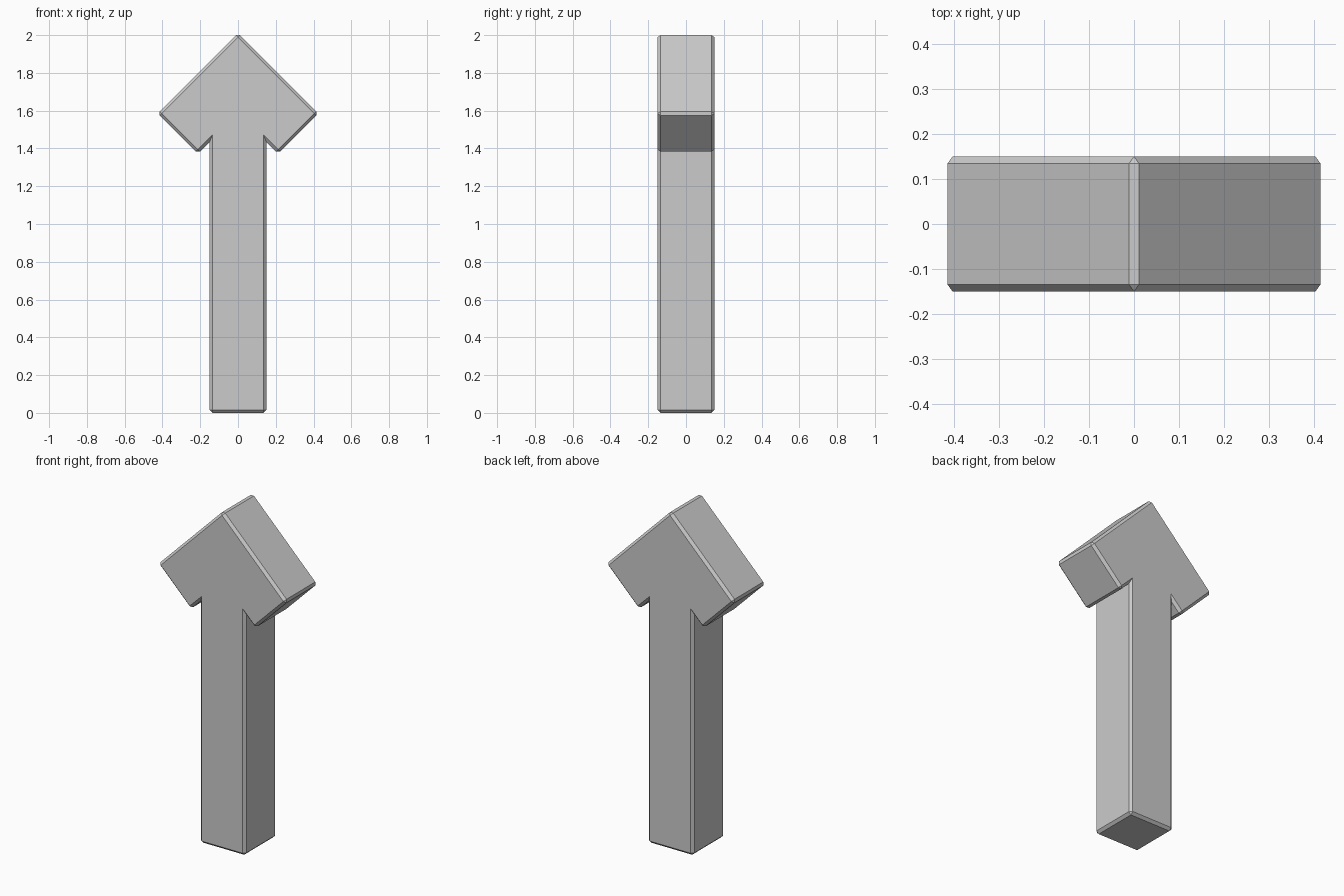
import bpy, bmesh

if "Cube" in bpy.data.objects:
    bpy.data.objects.remove(bpy.data.objects["Cube"])

# Right half of the arrow outline (x, z), from the tip down to the foot
half = [(0.425, 1.585), (0.2125, 1.3725), (0.15, 1.435), (0.15, 0.0)]
outline = [(0, 2.0106)] + half + [(-x, z) for x, z in reversed(half)]
depth = 0.15
bevel = 0.015

bm = bmesh.new()
# Solid arrow: outline extruded front to back
front = bm.faces.new([bm.verts.new((x, -depth, z)) for x, z in outline])
ext = bmesh.ops.extrude_face_region(bm, geom=[front], use_keep_orig=True)
bmesh.ops.translate(bm, vec=(0, 2 * depth, 0),
                    verts=[g for g in ext["geom"] if isinstance(g, bmesh.types.BMVert)])
bmesh.ops.recalc_face_normals(bm, faces=bm.faces)

# Chamfer every outer edge, leaving the two inner notches sharp
edges = [e for e in bm.edges if e.is_convex]
bmesh.ops.bevel(bm, geom=edges, offset=bevel, offset_type='OFFSET',
                segments=1, profile=0.5, affect='EDGES', clamp_overlap=True)
bmesh.ops.recalc_face_normals(bm, faces=bm.faces)

mesh = bpy.data.meshes.new("arrow")
bm.to_mesh(mesh)
bm.free()
arrow = bpy.data.objects.new("arrow", mesh)
bpy.context.collection.objects.link(arrow)
